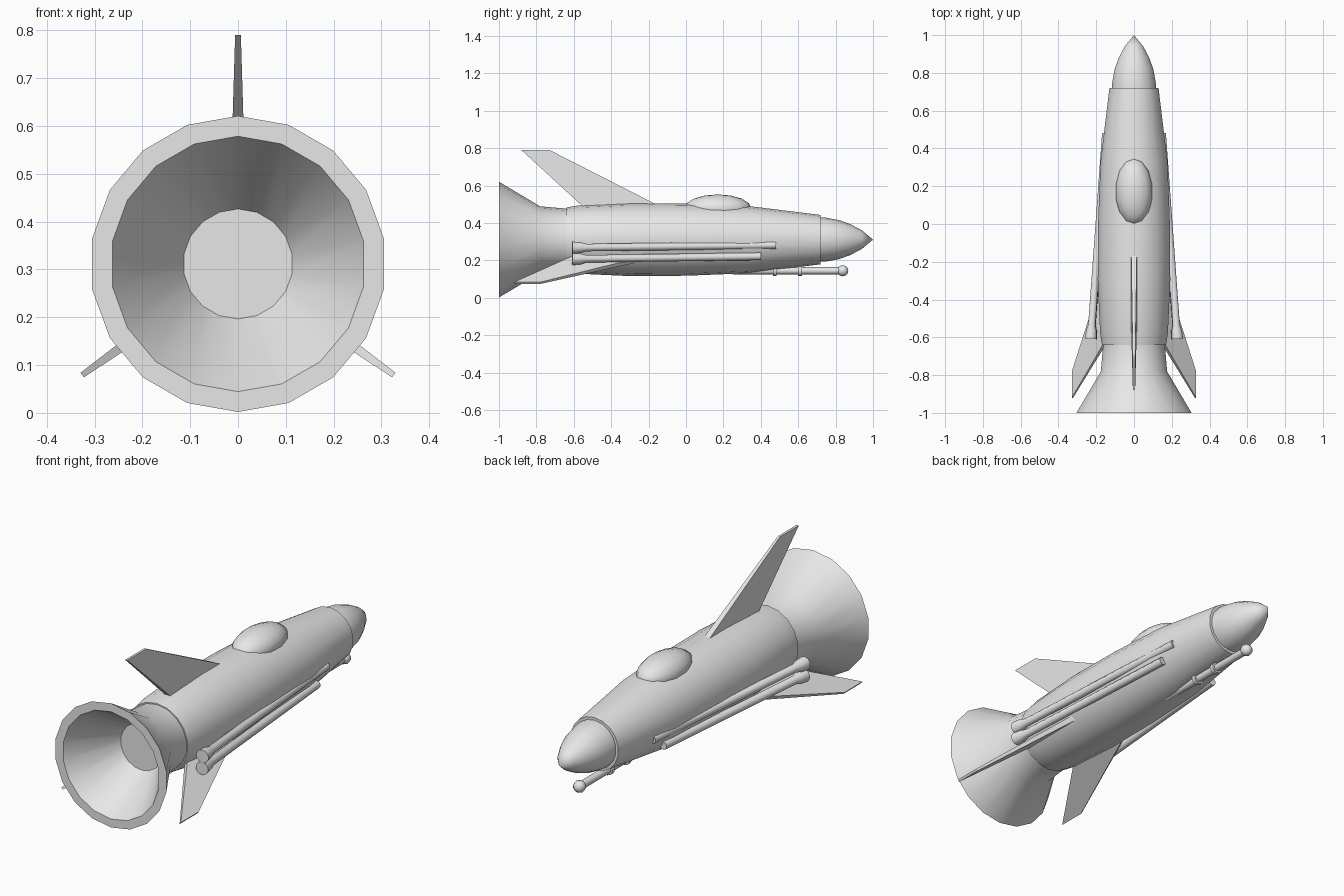
import bpy, bmesh, math
from mathutils import Vector, Matrix

if "Cube" in bpy.data.objects:
    bpy.data.objects.remove(bpy.data.objects["Cube"])

CZ = 0.3115  # height of the ship's long axis

grey = bpy.data.materials.new("hull grey")
grey.diffuse_color = (0.8, 0.8, 0.8, 1)
grey.use_nodes = True
grey.node_tree.nodes["Principled BSDF"].inputs["Base Color"].default_value = grey.diffuse_color


def finish(name, bm, smooth=35):
    bmesh.ops.recalc_face_normals(bm, faces=bm.faces)
    mesh = bpy.data.meshes.new(name)
    bm.to_mesh(mesh)
    bm.free()
    ob = bpy.data.objects.new(name, mesh)
    bpy.context.collection.objects.link(ob)
    mesh.materials.append(grey)
    if smooth:
        bpy.ops.object.select_all(action='DESELECT')
        ob.select_set(True)
        bpy.context.view_layer.objects.active = ob
        bpy.ops.object.shade_smooth_by_angle(angle=math.radians(smooth))
    return ob


def lathe(name, profile, start, direction=(0, 1, 0), sides=18, smooth=35):
    """Revolve (distance, radius) points about an axis; radius 0 makes a tip."""
    bm = bmesh.new()
    d = Vector(direction).normalized()
    side = d.cross(Vector((0, 0, 1))).normalized()
    up = side.cross(d)
    rings = []
    for t, r in profile:
        c = Vector(start) + d * t
        if r == 0:
            rings.append([bm.verts.new(c)])
        else:
            rings.append([bm.verts.new(c + up * r * math.cos(2 * math.pi * i / sides)
                                       + side * r * math.sin(2 * math.pi * i / sides))
                          for i in range(sides)])
    for a, b in zip(rings, rings[1:]):
        for i in range(sides):
            j = (i + 1) % sides
            if len(a) == 1:
                bm.faces.new((a[0], b[i], b[j]))
            elif len(b) == 1:
                bm.faces.new((a[i], a[j], b[0]))
            else:
                bm.faces.new((a[i], a[j], b[j], b[i]))
    for ring in (rings[0], rings[-1]):
        if len(ring) > 1:
            bm.faces.new(ring)
    return finish(name, bm, smooth)


def fin(name, outline, angle):
    """Tapered fin from (y, radius, half thickness), rolled about the long axis."""
    bm = bmesh.new()
    m = Matrix.Translation((0, 0, CZ)) @ Matrix.Rotation(angle, 4, 'Y')
    a = [bm.verts.new(m @ Vector((-h, y, r))) for y, r, h in outline]
    b = [bm.verts.new(m @ Vector((h, y, r))) for y, r, h in outline]
    bm.faces.new(a)
    bm.faces.new(b)
    for i in range(4):
        j = (i + 1) % 4
        bm.faces.new((a[i], a[j], b[j], b[i]))
    finish(name, bm, 0)


# Main body and nose
lathe("fuselage", [(-0.64, 0.172), (-0.58, 0.182), (-0.3, 0.195), (0, 0.193),
                   (0.33, 0.180), (0.72, 0.132)], (0, 0, CZ))
lathe("nose_cone", [(0.70, 0.119), (0.75, 0.117), (0.82, 0.104), (0.88, 0.082),
                    (0.94, 0.050), (1.0, 0)], (0, 0, CZ))

# Engine bell: hollow, with a flat floor inside
lathe("engine_bell", [(-0.60, 0.164), (-0.64, 0.166), (-0.78, 0.178), (-1.0, 0.3095),
                      (-1.0, 0.267), (-0.76, 0.115)], (0, 0, CZ))

# Canopy: stretched sphere sunk in the hull
bm = bmesh.new()
bmesh.ops.create_uvsphere(bm, u_segments=14, v_segments=8, radius=1,
                          matrix=Matrix.Translation((0, 0.17, 0.477))
                          @ Matrix.Diagonal((0.098, 0.18, 0.076, 1)))
finish("canopy", bm, 50)

# Fins
fin("top_fin", [(-0.08, 0.148, 0.016), (-0.73, 0.479, 0.006),
                (-0.88, 0.479, 0.006), (-0.52, 0.148, 0.016)], 0)
for s, label in ((1, "right"), (-1, "left")):
    fin(label + "_fin", [(-0.16, 0.15, 0.015), (-0.78, 0.40, 0.006),
                         (-0.92, 0.40, 0.006), (-0.58, 0.15, 0.015)],
        s * math.radians(125.5))

# Side tubes with flared rear ends, splayed outward toward the rear
for s, label in ((1, "right"), (-1, "left")):
    for part, rear, front in (("upper", (0.229, -0.608, 0.268), (0.150, 0.48, 0.282)),
                              ("lower", (0.227, -0.608, 0.208), (0.154, 0.40, 0.222))):
        p = Vector((s * rear[0], rear[1], rear[2]))
        q = Vector((s * front[0], front[1], front[2]))
        d = q - p
        lathe(f"{label}_{part}_tube", [(0, 0.033), (0.045, 0.029), (0.075, 0.020),
                                       (d.length, 0.020)], p, d, sides=10, smooth=40)

# Nose gun under the hull: barrel, two rings, ball tip
GUN = (0, 0, 0.145)
lathe("gun_barrel", [(0.25, 0.019), (0.83, 0.019)], GUN, sides=10, smooth=40)
for i, y in enumerate((0.475, 0.61)):
    lathe(f"gun_ring_{i + 1}", [(y - 0.01, 0.028), (y + 0.01, 0.028)], GUN, sides=10, smooth=40)
lathe("gun_ball", [(0.838 - 0.03 * math.cos(math.pi * k / 6),
                    0.03 * math.sin(math.pi * k / 6) if 0 < k < 6 else 0)
                   for k in range(7)], GUN, sides=10, smooth=50)
